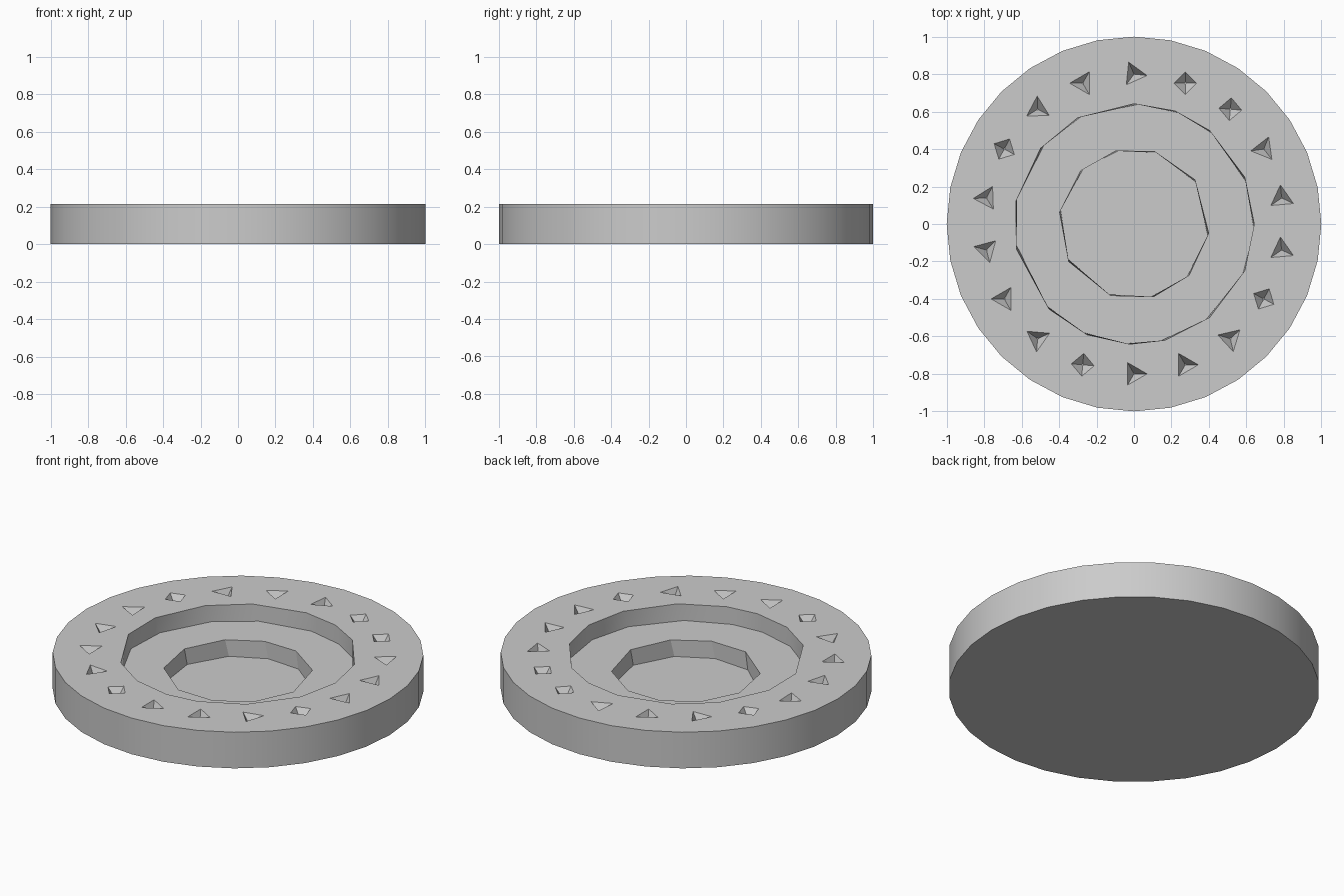
import bpy
import bmesh
from math import radians, cos, sin, pi

if "Cube" in bpy.data.objects:
    bpy.data.objects.remove(bpy.data.objects["Cube"], do_unlink=True)

HEIGHT, LEDGE, FLOOR, ABOVE = 0.215, 0.115, 0.015, 0.3

stone = bpy.data.materials.new("plain grey")
stone.use_nodes = True
GREY = (0.6, 0.6, 0.6, 1)
stone.diffuse_color = GREY
stone.node_tree.nodes["Principled BSDF"].inputs["Base Color"].default_value = GREY


def ring(angles, radius, z, twist=0, centre=(0, 0)):
    return [(centre[0] + radius * cos(radians(a + twist)),
             centre[1] + radius * sin(radians(a + twist)), z) for a in angles]


def loft(name, rings):
    """Closed solid through rings of equal count, listed from bottom to top."""
    bm = bmesh.new()
    loops = [[bm.verts.new(p) for p in r] for r in rings]
    n = len(loops[0])
    for low, high in zip(loops, loops[1:]):
        for i in range(n):
            j = (i + 1) % n
            bm.faces.new((low[i], low[j], high[j], high[i]))
    bm.faces.new(loops[0][::-1])
    bm.faces.new(loops[-1])
    bmesh.ops.recalc_face_normals(bm, faces=bm.faces)
    mesh = bpy.data.meshes.new(name)
    bm.to_mesh(mesh)
    bm.free()
    mesh.materials.append(stone)
    obj = bpy.data.objects.new(name, mesh)
    bpy.context.collection.objects.link(obj)
    return obj


def carve(body, cutter):
    cutter.hide_render = True
    bpy.context.view_layer.objects.active = body
    mod = body.modifiers.new("carve", "BOOLEAN")
    mod.operation, mod.solver, mod.object = "DIFFERENCE", "EXACT", cutter
    bpy.ops.object.modifier_apply(modifier=mod.name)
    bpy.data.objects.remove(cutter, do_unlink=True)


# Round disc
sides = [i * 360 / 32 for i in range(32)]
disc = loft("stepped_disc", [ring(sides, 1, 0), ring(sides, 1, HEIGHT)])

# Two stepped recesses with slightly twisted, uneven walls
wide = [0, 23, 51, 70, 90, 118, 141, 169, 192, 225, 247, 268, 285, 309, 337]
narrow = [36, 74, 104, 135, 171, 210, 252, 285, 317, 353]
for name, angles, radius, low, high in (("wide_recess", wide, 0.642, LEDGE, HEIGHT),
                                        ("narrow_recess", narrow, 0.402, FLOOR, LEDGE)):
    carve(disc, loft(name, [ring(angles, radius, low, -3),
                            ring(angles, radius, high),
                            ring(angles, radius, ABOVE)]))

# Ring of small pointed pits: (corner count, turn), clockwise from the back
pits = [(3, 114), (4, 90), (4, 85), (3, 68), (3, 95), (3, 95),
        (4, 62), (3, 43), (3, 0), (3, 0), (4, 85), (3, 25),
        (3, 60), (3, 45), (3, 62), (4, 62), (3, 92), (3, 60)]
for i, (corners, turn) in enumerate(pits):
    a = pi / 2 - i * 2 * pi / len(pits)
    centre = (0.8 * cos(a), 0.8 * sin(a))
    angles = [turn + k * 360 / corners for k in range(corners)]
    radius = 0.07 if corners == 3 else 0.061
    carve(disc, loft("pit", [ring(angles, 0.006, HEIGHT - 0.06, 0, centre),
                             ring(angles, radius, HEIGHT, 0, centre),
                             ring(angles, radius, ABOVE, 0, centre)]))

# Smooth outer wall, crisp rims
bpy.ops.object.select_all(action="DESELECT")
disc.select_set(True)
bpy.context.view_layer.objects.active = disc
bpy.ops.object.shade_smooth_by_angle(angle=radians(30))
